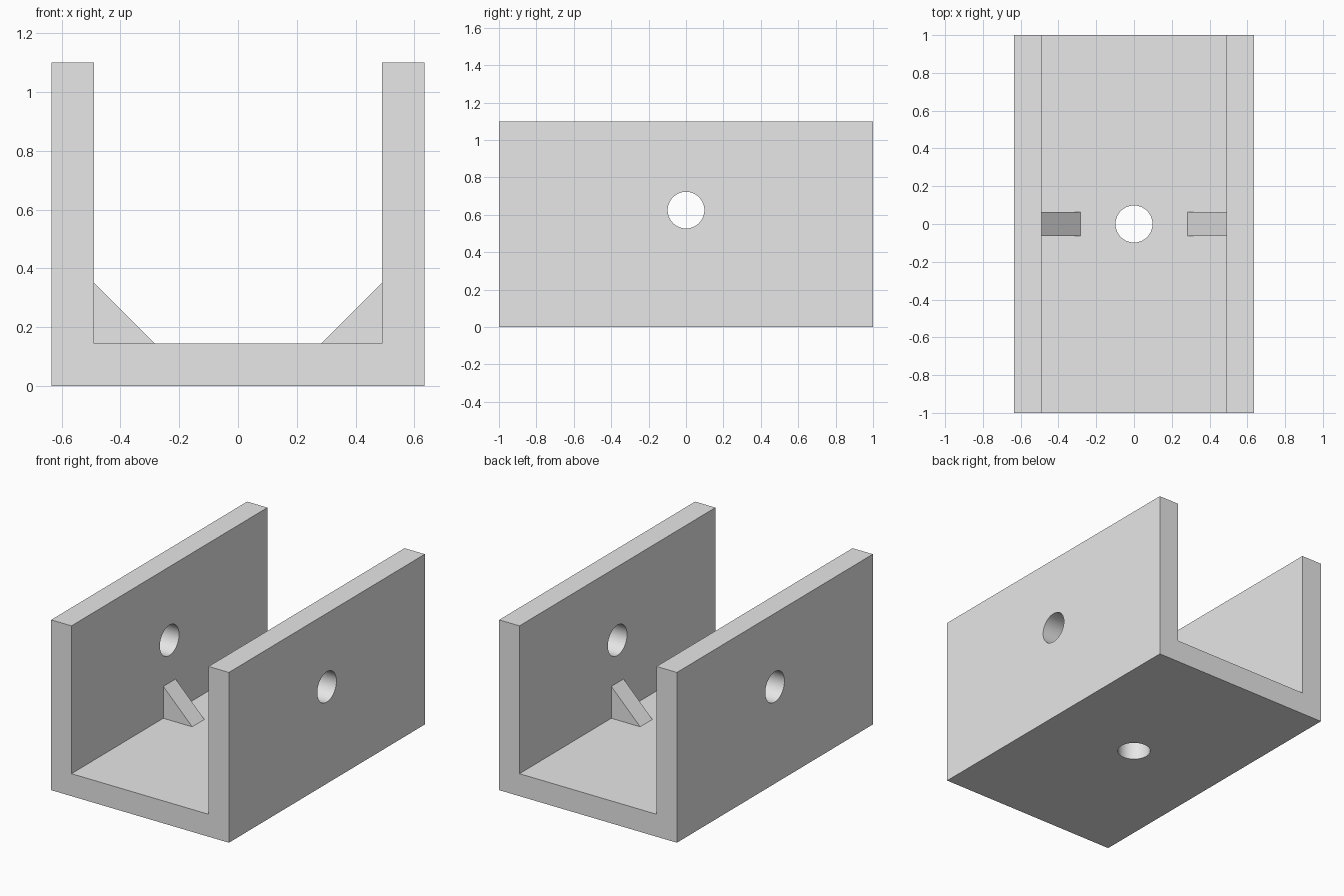
import bpy, bmesh, math

cube = bpy.data.objects.get("Cube")
if cube:
    bpy.data.objects.remove(cube, do_unlink=True)

LENGTH, HALF_W, HEIGHT = 2.0, 0.635, 1.10
INNER_W, FLOOR = 0.49, 0.145
HOLE_R, HOLE_Z = 0.098, 0.625
GUSSET, GUSSET_T = 0.206, 0.125

grey = bpy.data.materials.new("light grey")
grey.use_nodes = True
grey.diffuse_color = (0.8, 0.8, 0.8, 1)
grey.node_tree.nodes["Principled BSDF"].inputs["Base Color"].default_value = grey.diffuse_color


def extrude_profile(name, points, depth):
    """Extrude an x-z outline along y, centred on y = 0."""
    bm = bmesh.new()
    face = bm.faces.new([bm.verts.new((x, -depth / 2, z)) for x, z in points])
    moved = bmesh.ops.extrude_face_region(bm, geom=[face])["geom"]
    verts = [v for v in moved if isinstance(v, bmesh.types.BMVert)]
    bmesh.ops.translate(bm, verts=verts, vec=(0, depth, 0))
    bmesh.ops.recalc_face_normals(bm, faces=bm.faces)
    mesh = bpy.data.meshes.new(name)
    bm.to_mesh(mesh)
    bm.free()
    mesh.materials.append(grey)
    obj = bpy.data.objects.new(name, mesh)
    bpy.context.collection.objects.link(obj)
    return obj


def drill(target, location, rotation, length):
    """Cut a round hole through the target."""
    bpy.ops.mesh.primitive_cylinder_add(vertices=64, radius=HOLE_R, depth=length,
                                        location=location, rotation=rotation)
    cutter = bpy.context.object
    cutter.name = "hole_cutter"
    cutter.hide_render = True
    cutter.data.materials.append(grey)
    mod = target.modifiers.new("hole", 'BOOLEAN')
    mod.operation, mod.solver, mod.object = 'DIFFERENCE', 'EXACT', cutter
    bpy.ops.object.select_all(action='DESELECT')
    target.select_set(True)
    bpy.context.view_layer.objects.active = target
    bpy.ops.object.modifier_apply(modifier=mod.name)
    bpy.data.objects.remove(cutter, do_unlink=True)


# U-shaped channel
right_half = [(-INNER_W, FLOOR), (-INNER_W, HEIGHT), (-HALF_W, HEIGHT), (-HALF_W, 0)]
left_half = [(-x, z) for x, z in reversed(right_half)]
channel = extrude_profile("channel", right_half + left_half, LENGTH)

# Aligned holes in the side walls, and one in the floor
drill(channel, (0, 0, HOLE_Z), (0, math.pi / 2, 0), 2 * HALF_W + 0.2)
drill(channel, (0, 0, FLOOR / 2), (0, 0, 0), FLOOR + 0.2)
bpy.ops.object.shade_smooth_by_angle(angle=math.radians(30))

# Triangular corner gussets
for side, name in ((1, "left_gusset"), (-1, "right_gusset")):
    extrude_profile(name, [(side * INNER_W, FLOOR),
                           (side * (INNER_W - GUSSET), FLOOR),
                           (side * INNER_W, FLOOR + GUSSET)], GUSSET_T)
